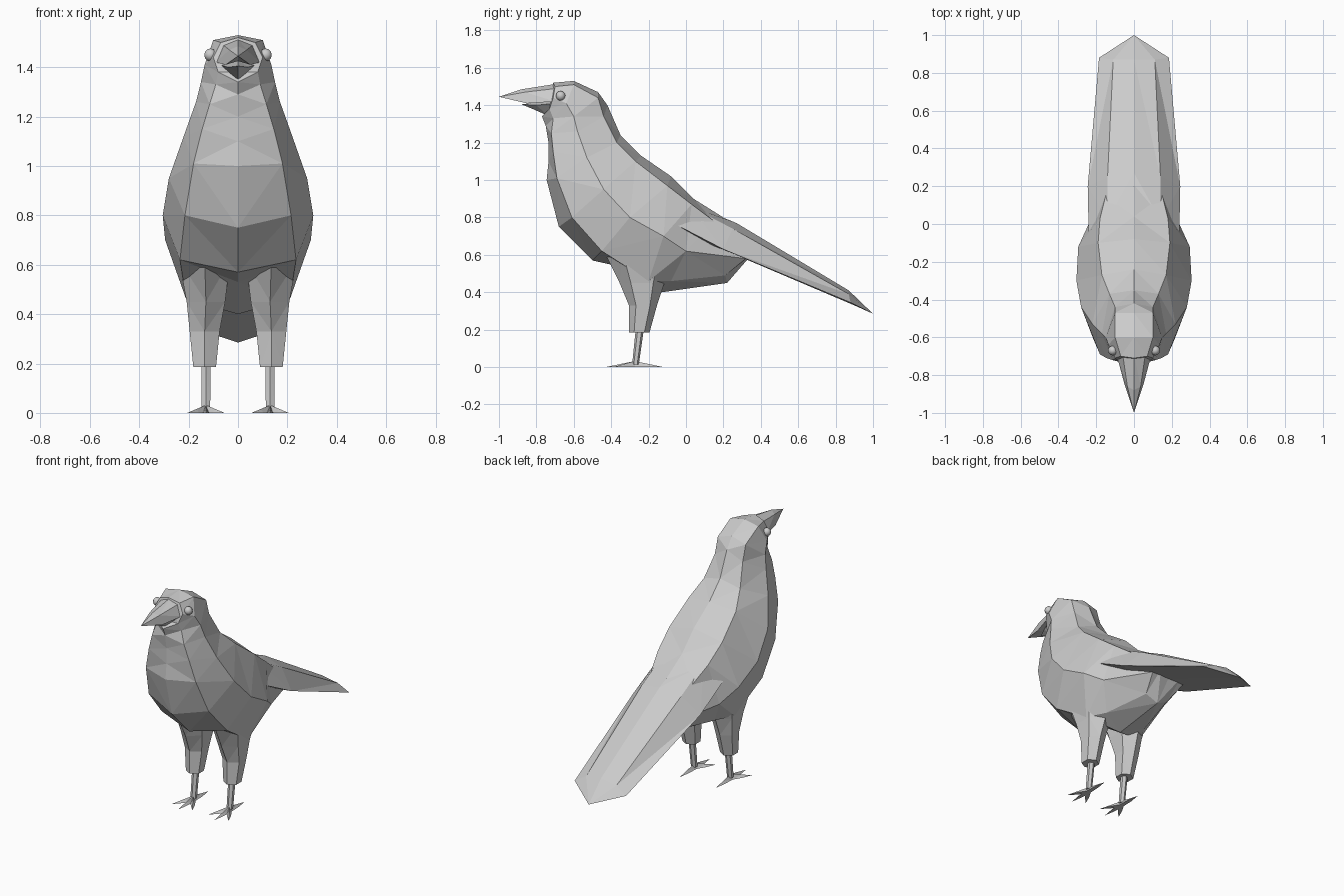
import bpy
import bmesh
import math
from mathutils import Vector

default_cube = bpy.data.objects.get("Cube")
if default_cube:
    bpy.data.objects.remove(default_cube, do_unlink=True)

# One plain grey for the whole bird
grey = bpy.data.materials.new("plain_grey")
grey.use_nodes = True
colour = (0.6, 0.6, 0.6, 1)
grey.diffuse_color = colour
grey.node_tree.nodes["Principled BSDF"].inputs["Base Color"].default_value = colour


def finish(name, bm):
    """Turn a bmesh into a flat-shaded, triangulated object."""
    bmesh.ops.remove_doubles(bm, verts=bm.verts, dist=0.0001)
    bmesh.ops.recalc_face_normals(bm, faces=bm.faces)
    bmesh.ops.triangulate(bm, faces=bm.faces)
    mesh = bpy.data.meshes.new(name)
    bm.to_mesh(mesh)
    bm.free()
    mesh.materials.append(grey)
    obj = bpy.data.objects.new(name, mesh)
    bpy.context.collection.objects.link(obj)
    return obj


def loft(name, rings, tip=None):
    """Skin closed rings in order; end in a point if a tip is given."""
    bm = bmesh.new()
    loops = [[bm.verts.new(point) for point in ring] for ring in rings]
    count = len(loops[0])
    for near, far in zip(loops, loops[1:]):
        for i in range(count):
            j = (i + 1) % count
            bm.faces.new((near[i], near[j], far[j], far[i]))
    bm.faces.new(loops[0])
    if tip is None:
        bm.faces.new(loops[-1])
    else:
        point = bm.verts.new(tip)
        for i in range(count):
            bm.faces.new((loops[-1][i], loops[-1][(i + 1) % count], point))
    return finish(name, bm)


def symmetric_loft(name, lines, tip=None):
    """Loft mirrored rings from lengthwise lines, centre line to centre line."""
    rings = []
    for half in zip(*lines):
        mirrored = [(-x, y, z) for x, y, z in reversed(half[1:-1])]
        rings.append(list(half) + mirrored)
    return loft(name, rings, tip)


def centre(*points):
    return [(0, y, z) for y, z in points]


def limb(name, sections, sides):
    """Loft upright prisms from (x, y, z, x radius, y radius) sections."""
    rings = []
    for x, y, z, rx, ry in sections:
        angles = [math.tau * (i + 0.5) / sides for i in range(sides)]
        rings.append([(x + rx * math.cos(a), y + ry * math.sin(a), z) for a in angles])
    return loft(name, rings)


# Body, head to rump: five lines running along one half
back = centre((-.71, 1.52), (-.6, 1.53), (-.47, 1.47), (-.42, 1.4), (-.35, 1.24),
              (-.24, 1.13), (-.08, 1.02), (.04, .9), (.2, .8), (.36, .62))
back_edge = [(.07, -.7, 1.5), (.1, -.6, 1.51), (.1, -.47, 1.44), (.1, -.44, 1.34),
             (.13, -.37, 1.2), (.17, -.27, 1.1), (.19, -.1, .97), (.18, .03, .87),
             (.15, .15, .78), (.08, .35, .6)]
wing_edge = [(.1, -.71, 1.44), (.135, -.64, 1.41), (.15, -.6, 1.34), (.17, -.58, 1.26),
             (.22, -.53, 1.12), (.28, -.44, .95), (.305, -.3, .8), (.295, -.12, .7),
             (.24, 0, .62), (.12, .32, .58)]
breast_edge = [(.08, -.73, 1.38), (.09, -.71, 1.33), (.115, -.72, 1.25), (.145, -.71, 1.15),
               (.18, -.69, 1.01), (.215, -.61, .8), (.235, -.45, .62), (.21, -.2, .46),
               (.15, -.08, .46), (.08, .21, .49)]
breast = centre((-.77, 1.34), (-.75, 1.29), (-.735, 1.2), (-.735, 1.1), (-.745, 1),
                (-.68, .75), (-.5, .57), (-.32, .53), (-.13, .4), (.22, .45))
symmetric_loft("body", [back, back_edge, wing_edge, breast_edge, breast])

# Folded wing tips and tail
symmetric_loft("tail", [
    centre((0, .88), (.27, .77), (.87, .41)),
    [(.14, .02, .86), (.14, .25, .74), (.11, .87, .39)],
    [(.24, -.05, .76), (.245, .2, .63), (.185, .88, .345)],
    centre((0, .7), (.3, .585), (.9, .33)),
], tip=(0, 1, .285))

# Beak halves
symmetric_loft("upper_beak", [
    centre((-.69, 1.515), (-.88, 1.485)),
    [(.06, -.69, 1.49), (.035, -.86, 1.47)],
    [(.09, -.7, 1.42), (.05, -.85, 1.41)],
    centre((-.7, 1.43), (-.85, 1.425)),
], tip=(0, -1, 1.445))
symmetric_loft("lower_beak", [
    centre((-.7, 1.43), (-.8, 1.415)),
    [(.075, -.7, 1.41), (.04, -.8, 1.4)],
    centre((-.74, 1.345), (-.82, 1.38)),
], tip=(0, -.88, 1.405))

# Eyes, legs and feet, once for each side
for side, sign in (("left", 1), ("right", -1)):
    bm = bmesh.new()
    bmesh.ops.create_uvsphere(bm, u_segments=10, v_segments=6, radius=.026)
    eye = finish(side + "_eye", bm)
    eye.location = (sign * .112, -.67, 1.45)
    eye.data.shade_smooth()

    limb(side + "_thigh", [
        (sign * .135, -.24, .62, .12, .2),
        (sign * .13, -.235, .45, .09, .12),
        (sign * .135, -.23, .33, .07, .075),
        (sign * .135, -.25, .185, .053, .055),
    ], 6)
    limb(side + "_shank", [
        (sign * .13, -.245, .22, .022, .022),
        (sign * .13, -.27, .015, .02, .018),
    ], 6)

    # Three toes forward and one back
    ankle = Vector((sign * .13, -.275, 0))
    toes = {"outer": (.075, -.115), "middle": (0, -.155),
            "inner": (-.075, -.115), "rear": (0, .155)}
    for toe, (dx, dy) in toes.items():
        reach = Vector((sign * dx, dy, 0))
        across = Vector((-reach.y, reach.x, 0)).normalized() * .015
        rise = Vector((0, 0, .032))
        middle = ankle + reach * .5
        loft(f"{side}_{toe}_toe", [
            [ankle - across, ankle + across, ankle + rise],
            [middle - across * .8, middle + across * .8, middle + rise * .5],
        ], tip=ankle + reach)
